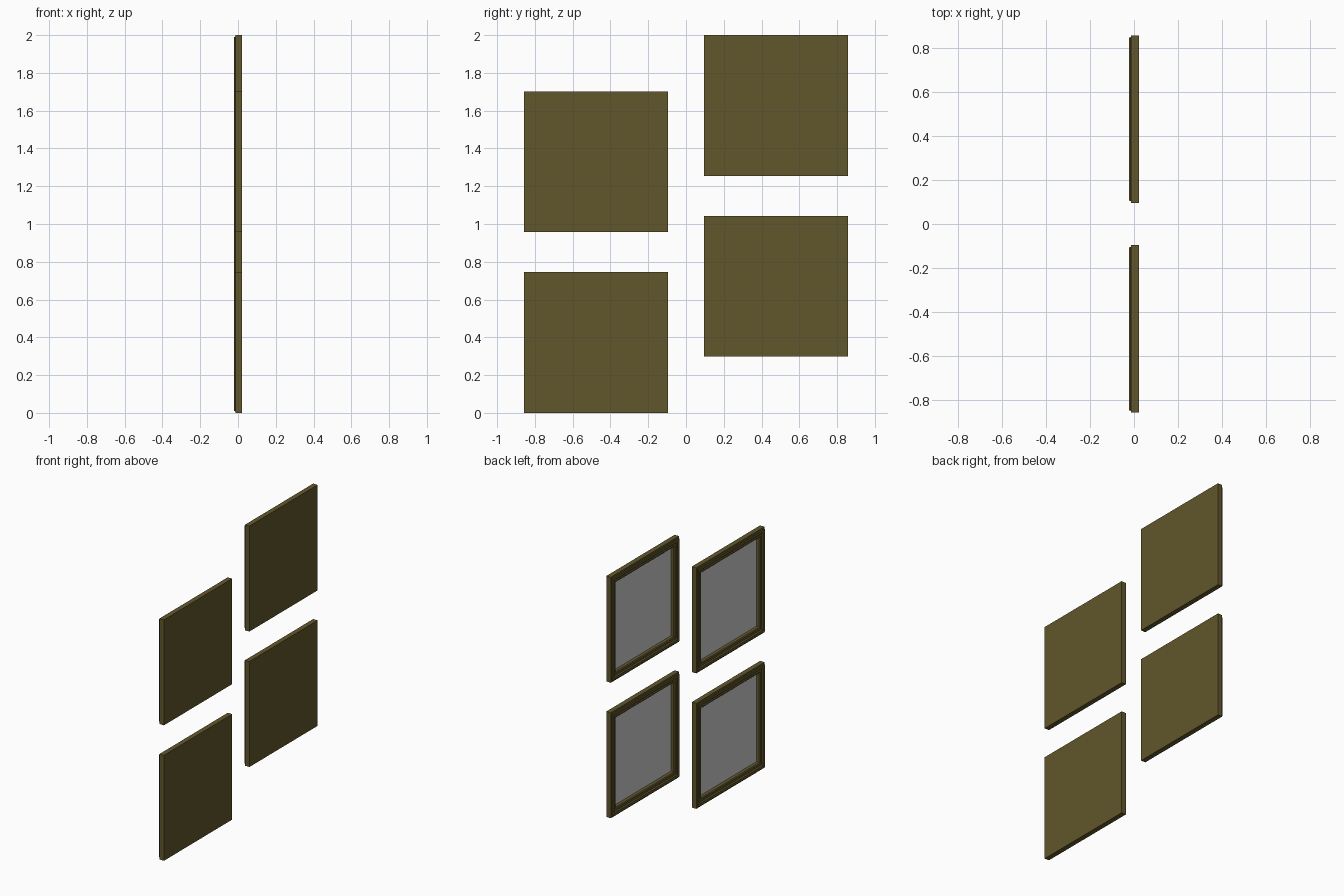
import bpy, bmesh

if "Cube" in bpy.data.objects:
    bpy.data.objects.remove(bpy.data.objects["Cube"])

W, H = 0.381, 0.3725   # half width and half height of a frame

wood = bpy.data.materials.new("olive_wood")
wood.diffuse_color = (0.12, 0.095, 0.025, 1)
wood.use_nodes = True
wood.node_tree.nodes["Principled BSDF"].inputs["Base Color"].default_value = wood.diffuse_color

# moulding section: (inset from outer edge, x position)
PROFILE = [(0, 0.022), (0, -0.013), (0.009, -0.015), (0.010, -0.022),
           (0.028, -0.022), (0.034, -0.015), (0.050, -0.015),
           (0.056, -0.010), (0.060, 0.010)]


def add_object(name, bm, mat=None):
    bmesh.ops.recalc_face_normals(bm, faces=bm.faces)
    me = bpy.data.meshes.new(name)
    bm.to_mesh(me)
    bm.free()
    if mat:
        me.materials.append(mat)
    ob = bpy.data.objects.new(name, me)
    bpy.context.collection.objects.link(ob)
    return ob


def ring(bm, d, x):
    return [bm.verts.new((x, sy * (W - d), sz * (H - d)))
            for sy, sz in ((-1, -1), (1, -1), (1, 1), (-1, 1))]


# mitred frame with its solid back board
def make_frame(name, loc):
    bm = bmesh.new()
    rings = [ring(bm, d, x) for d, x in PROFILE]
    for a, b in zip(rings, rings[1:]):
        for i in range(4):
            j = (i + 1) % 4
            bm.faces.new((a[i], a[j], b[j], b[i]))
    bm.faces.new(rings[0])
    bm.faces.new(rings[-1])
    add_object(name, bm, wood).location = loc


# thin picture panel set into the recess
def make_picture(name, loc):
    bm = bmesh.new()
    a, b = ring(bm, 0.0595, 0.008), ring(bm, 0.0595, 0.012)
    bm.faces.new(a)
    bm.faces.new(b)
    for i in range(4):
        j = (i + 1) % 4
        bm.faces.new((a[i], a[j], b[j], b[i]))
    add_object(name, bm).location = loc


# two staggered columns of two frames
n = 0
for y, base in ((-0.477, 0.0), (0.477, 0.298)):
    for z in (base, base + 0.957):
        n += 1
        loc = (0, y, z + H)
        make_frame(f"picture_frame_{n}", loc)
        make_picture(f"picture_panel_{n}", loc)
